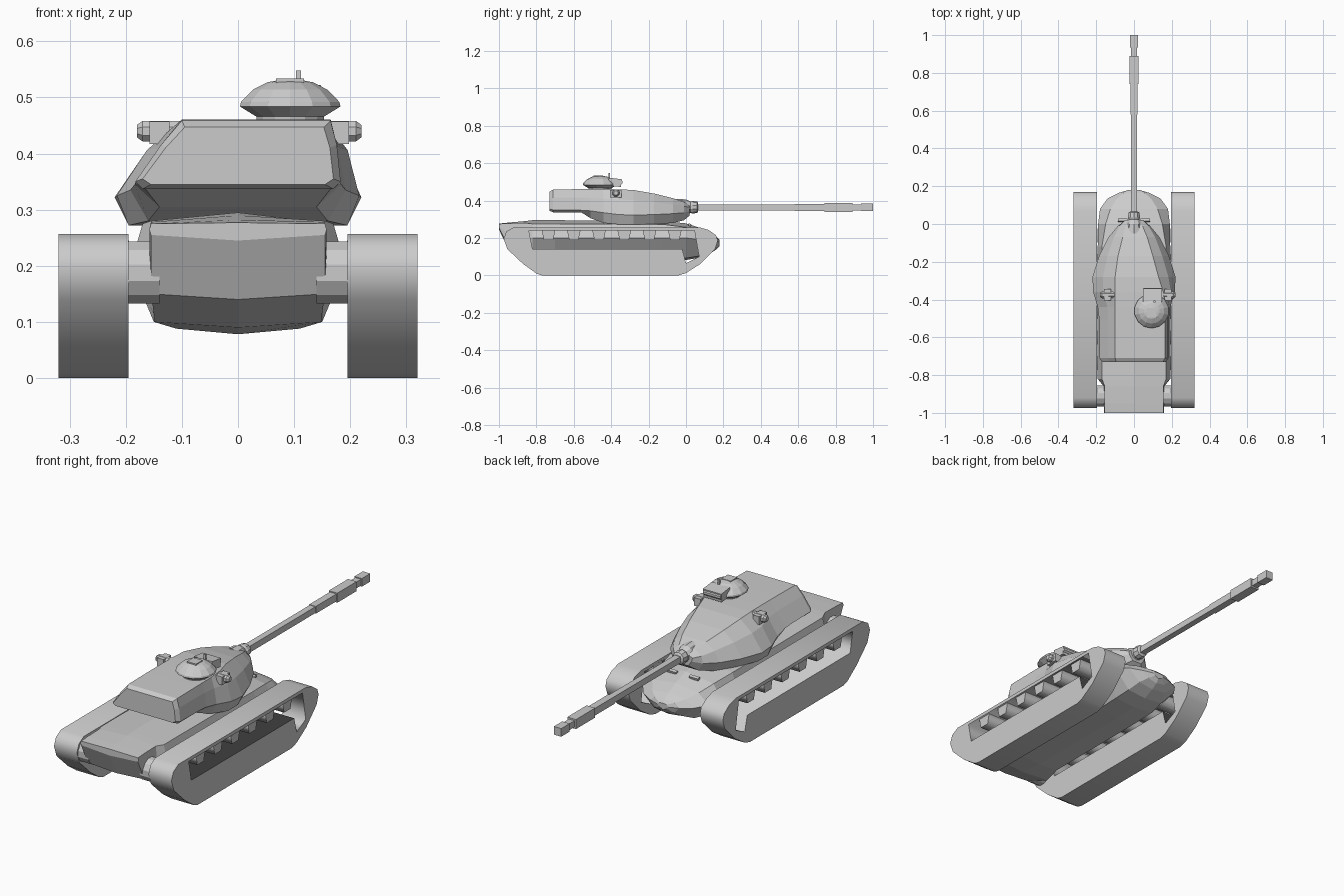
import bpy, bmesh, math
from mathutils import Matrix, Vector

if "Cube" in bpy.data.objects:
    bpy.data.objects.remove(bpy.data.objects["Cube"])


def finish(name, bm):
    bmesh.ops.recalc_face_normals(bm, faces=bm.faces)
    me = bpy.data.meshes.new(name)
    bm.to_mesh(me)
    bm.free()
    ob = bpy.data.objects.new(name, me)
    bpy.context.collection.objects.link(ob)
    return ob


def loft(name, rings):
    """Skin equal-length closed rings and cap both ends."""
    bm = bmesh.new()
    vs = [[bm.verts.new(p) for p in r] for r in rings]
    n = len(vs[0])
    for a, b in zip(vs, vs[1:]):
        for i in range(n):
            j = (i + 1) % n
            bm.faces.new((a[i], a[j], b[j], b[i]))
    bm.faces.new(vs[0])
    bm.faces.new(vs[-1])
    return finish(name, bm)


def turned(name, origin, axis, sides, profile):
    """Round part: profile of (distance along axis, radius)."""
    q = Vector((0, 0, 1)).rotation_difference(Vector(axis))
    rings = []
    for d, r in profile:
        ring = []
        for i in range(sides):
            t = 2 * math.pi * (i + 0.5) / sides
            ring.append(Vector(origin) + q @ Vector((r * math.cos(t), r * math.sin(t), d)))
        rings.append(ring)
    return loft(name, rings)


def box(name, c, s, tilt=0):
    bm = bmesh.new()
    m = Matrix.Translation(c) @ Matrix.Rotation(tilt, 4, 'X') @ Matrix.Diagonal((*s, 1))
    bmesh.ops.create_cube(bm, size=1, matrix=m)
    return finish(name, bm)


def side_plate(name, x, half, outlines):
    """Extrude YZ outlines along x; inner outlines become holes."""
    cu = bpy.data.curves.new(name, 'CURVE')
    cu.dimensions, cu.fill_mode, cu.extrude = '2D', 'BOTH', half
    for pts in outlines:
        sp = cu.splines.new('POLY')
        sp.points.add(len(pts) - 1)
        for p, (y, z) in zip(sp.points, pts):
            p.co = (y, z, 0, 1)
        sp.use_cyclic_u = True
    ob = bpy.data.objects.new(name, cu)
    bpy.context.collection.objects.link(ob)
    ob.matrix_world = Matrix(((0, 0, 1, x), (1, 0, 0, 0), (0, 1, 0, 0), (0, 0, 0, 1)))
    bpy.ops.object.select_all(action='DESELECT')
    ob.select_set(True)
    bpy.context.view_layer.objects.active = ob
    bpy.ops.object.convert(target='MESH')


# Hull: y, deck half width, deck centre z, deck edge z, side width, side z, floor width, floor z
hull = []
for y, wt, zc, ze, wm, zm, wb, zb in [
    (-1.0, .155, .277, .275, .158, .265, .155, .255),
    (-.95, .155, .282, .278, .158, .22, .155, .15),
    (-.86, .155, .29, .28, .16, .20, .15, .115),
    (-.82, .17, .295, .275, .192, .20, .15, .10),
    (-.70, .17, .295, .275, .192, .20, .11, .088),
    (-.12, .17, .29, .272, .192, .20, .11, .088),
    (0, .15, .278, .257, .19, .20, .11, .092),
    (.08, .125, .252, .235, .18, .19, .10, .105),
    (.135, .09, .225, .215, .14, .185, .08, .13),
    (.165, .055, .205, .20, .08, .18, .05, .15),
    (.18, .02, .19, .188, .03, .178, .02, .168),
]:
    half = [(wt, ze), (wm, zm), (wb, zb)]
    hull.append([(0, y, zc)] + [(x, y, z) for x, z in half] + [(0, y, zb - .01)]
                + [(-x, y, z) for x, z in reversed(half)])
loft("hull", hull)

# Tracks with the open upper run, support blocks and final drives
outer = [(-.77, 0), (-.04, 0), (.0, .012), (.075, .06), (.155, .14), (.17, .185),
         (.16, .215), (.12, .243), (.07, .257), (-.92, .257), (-.96, .235),
         (-.975, .195), (-.955, .14), (-.87, .06), (-.80, .01)]
opening = [(-.84, .24), (-.82, .14), (-.02, .14), (.0, .065), (.07, .10), (.045, .24)]
for s, side in ((1, "right"), (-1, "left")):
    side_plate(side + "_track", s * .2575, .0625, [outer, opening])
    for i in range(6):
        y = -.735 + .135 * i
        side_plate(f"{side}_support_block_{i + 1}", s * .2525, .058,
                   [[(y - .037, .245), (y - .025, .19), (y + .025, .19), (y + .037, .245)]])
    turned(side + "_final_drive", (s * .14, -.91, .188), (s, 0, 0), 12, [(0, .057), (.06, .057)])
    box(side + "_driver_periscope", (s * .06, .02, .27), (.05, .015, .012), -.3)

# Turret: y, base width, base z, belt width, belt z, roof left x, roof right x, roof z
turret = []
for y, wb, zb, wm, zm, xl, xr, zt in [
    (.02, .025, .32, .045, .345, -.025, .025, .375),
    (-.01, .06, .295, .085, .335, -.045, .045, .392),
    (-.07, .10, .28, .135, .33, -.06, .07, .412),
    (-.17, .15, .274, .185, .325, -.085, .10, .437),
    (-.28, .195, .272, .22, .322, -.10, .13, .456),
    (-.36, .195, .272, .216, .325, -.10, .155, .46),
    (-.44, .16, .28, .192, .335, -.10, .163, .461),
    (-.51, .14, .305, .184, .345, -.10, .165, .461),
    (-.56, .165, .337, .183, .348, -.10, .165, .461),
    (-.71, .17, .337, .183, .35, -.10, .165, .459),
    (-.73, .155, .345, .17, .355, -.095, .153, .447),
]:
    zs = zm + .6 * (zt - zm)
    bulge = .016 if y > -.42 else .004
    sl, sr = -wm + .6 * (xl + wm) - bulge, wm + .6 * (xr - wm) + bulge
    turret.append([(x, y, z) for x, z in (
        (-wb, zb), (-wm, zm), (sl, zs), (xl, zt), (xr, zt), (sr, zs), (wm, zm), (wb, zb))])
loft("turret", turret)
turned("turret_ring", (0, -.29, .25), (0, 0, 1), 20, [(0, .165), (.05, .165)])

# Mantlet and square-section gun
turned("mantlet", (0, -.05, .364), (0, 1, 0), 10,
       [(0, .045), (.05, .042), (.075, .03), (.085, .034), (.11, .03), (.115, .022)])
for name, y0, y1, w in [("barrel", .03, .58, .031), ("barrel_sleeve", .58, .74, .036),
                        ("bore_evacuator", .74, .89, .047), ("barrel_tip", .89, .935, .031),
                        ("muzzle_brake", .935, 1.0, .04)]:
    box(name, (0, (y0 + y1) / 2, .363), (w, y1 - y0, w))

# Commander's cupola with its front gun housing and pin
turned("cupola", (.093, -.46, .45), (0, 0, 1), 14,
       [(0, .06), (.016, .062), (.034, .092), (.042, .09), (.064, .068), (.077, .042), (.082, .015)])
box("cupola_housing", (.098, -.38, .497), (.10, .07, .042), -.12)
turned("cupola_gun_shield", (.05, -.352, .497), (1, 0, 0), 8, [(0, .014), (.096, .014)])
box("cupola_pin", (.108, -.41, .53), (.009, .009, .036))
box("cupola_hatch", (.093, -.47, .53), (.05, .05, .008))

# Rangefinder ears and the left sight bracket
for s, x, side in ((1, .12, "right"), (-1, -.08, "left")):
    turned(side + "_rangefinder", (x, -.375, .44), (s, 0, 0), 8,
           [(0, .019), (.09, .02), (.1, .012)])
    box(side + "_rangefinder_bracket", (x + s * .06, -.375, .437), (.035, .06, .04))
